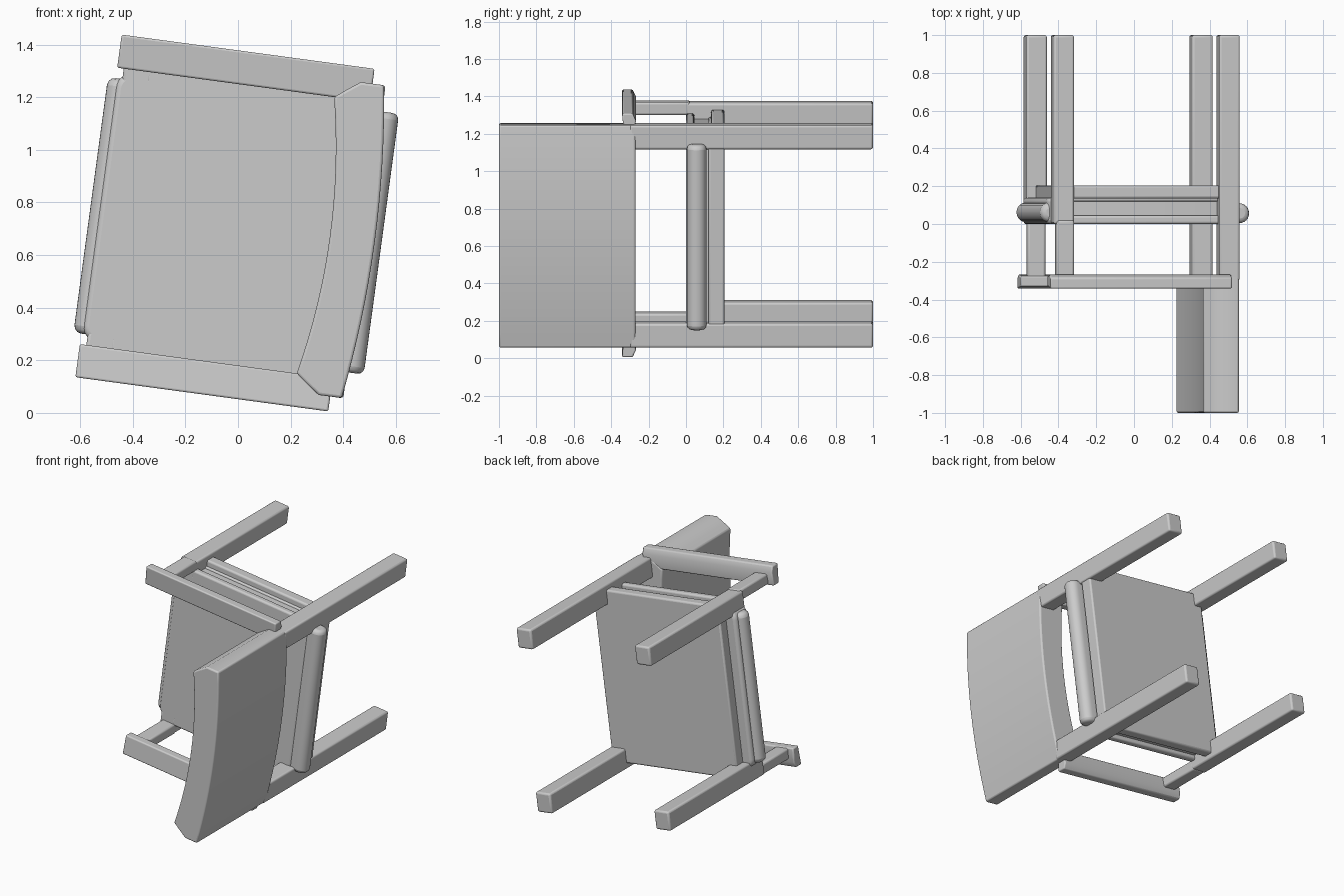
import bpy, bmesh, math
from mathutils import Matrix

if "Cube" in bpy.data.objects:
    bpy.data.objects.remove(bpy.data.objects["Cube"])

grey = bpy.data.materials.new("plain grey")
grey.use_nodes = True
grey.diffuse_color = (0.6, 0.6, 0.6, 1)
grey.node_tree.nodes["Principled BSDF"].inputs["Base Color"].default_value = (0.6, 0.6, 0.6, 1)

# Chair frame: x = seat depth, y = towards the feet, z = seat width
TILT = Matrix.Translation((0, 0, 0.715)) @ Matrix.Rotation(math.radians(7.7), 4, 'Y')


def finish(name, bm, bevel, segments=3):
    bmesh.ops.recalc_face_normals(bm, faces=bm.faces)
    mesh = bpy.data.meshes.new(name)
    bm.to_mesh(mesh)
    bm.free()
    mesh.materials.append(grey)
    ob = bpy.data.objects.new(name, mesh)
    bpy.context.collection.objects.link(ob)
    ob.matrix_world = TILT
    mod = ob.modifiers.new("Bevel", 'BEVEL')
    mod.width, mod.segments = bevel, segments
    mod.limit_method, mod.angle_limit = 'ANGLE', math.radians(40)
    bpy.ops.object.select_all(action='DESELECT')
    bpy.context.view_layer.objects.active = ob
    ob.select_set(True)
    bpy.ops.object.shade_smooth_by_angle(angle=math.radians(40))
    return ob


def prism(name, pts, axis, lo, hi, bevel, segments=3):
    """Extrude a 2D outline along one axis; the outline uses the other two."""
    bm = bmesh.new()

    def ring(d):
        out = []
        for p in pts:
            co = list(p)
            co.insert(axis, d)
            out.append(bm.verts.new(co))
        return out
    a, b = ring(lo), ring(hi)
    bm.faces.new(a)
    bm.faces.new(b)
    for i in range(len(pts)):
        j = (i + 1) % len(pts)
        bm.faces.new((a[i], a[j], b[j], b[i]))
    return finish(name, bm, bevel, segments)


def box(name, x, y, z, bevel):
    z = sorted(z)
    pts = [(x[0], y[0]), (x[1], y[0]), (x[1], y[1]), (x[0], y[1])]
    return prism(name, pts, 2, z[0], z[1], bevel)


def rounded(x0, x1, z, r, n=6):
    """Rounded rectangle outline, symmetric in its second coordinate."""
    pts = []
    corners = [(x1 - r, z - r, 0), (x0 + r, z - r, 1), (x0 + r, r - z, 2), (x1 - r, r - z, 3)]
    for cx, cz, q in corners:
        for i in range(n + 1):
            a = (q + i / n) * math.pi / 2
            pts.append((cx + r * math.cos(a), cz + r * math.sin(a)))
    return pts


# Seat panel and the frame under it
prism("seat_cushion", rounded(-0.53, 0.46, 0.515, 0.06), 1, 0.0, 0.14, 0.02)
box("seat_frame", (-0.46, 0.48), (0.12, 0.205), (-0.525, 0.525), 0.01)

# Rounded rolls along the front and back edges of the seat
prism("front_roll", rounded(-0.565, -0.45, 0.052, 0.05), 2, -0.49, 0.49, 0.03)
bpy.context.object.data.transform(Matrix.Translation((0, 0.062, 0)))
prism("back_roll", rounded(0.40, 0.55, 0.052, 0.05), 2, -0.50, 0.50, 0.025)
bpy.context.object.data.transform(Matrix.Translation((0, 0.057, 0)))

# Legs, posts and arms on both sides
for side, s in (("left", 1), ("right", -1)):
    box("front_leg_" + side, (-0.51, -0.40), (0.0, 1.0), (s * 0.475, s * 0.60), 0.012)
    box("back_leg_" + side, (0.375, 0.485), (-0.30, 1.0), (s * 0.47, s * 0.60), 0.012)
    box("arm_post_" + side, (-0.495, -0.40), (-0.29, 0.02), (s * 0.535, s * 0.605), 0.012)
    # Arm cross-section flares slightly towards its outer edge
    section = [(-0.33, s * 0.53), (-0.275, s * 0.53), (-0.268, s * 0.62),
               (-0.285, s * 0.657), (-0.342, s * 0.657)]
    prism("arm_" + side, section, 0, -0.535, 0.435, 0.008)
    # Rail between front and back leg
    box("side_rail_" + side, (-0.42, 0.40), (0.135, 0.205), (s * 0.48, s * 0.565), 0.012)
    box("side_top_rail_" + side, (-0.42, 0.40), (0.0, 0.045), (s * 0.48, s * 0.545), 0.012)

# Curved backrest, bowed away from the seat
steps = 16
inner, outer = [], []
for i in range(steps + 1):
    t = 2 * i / steps - 1
    inner.append((0.352 - 0.055 * t * t, 0.53 * t))
    outer.append((0.524 - 0.045 * t * t, 0.60 * t))
outline = inner + [(0.335, 0.56), (0.39, 0.60)] + outer[::-1] + [(0.39, -0.60), (0.335, -0.56)]
prism("backrest", outline, 1, -1.0, -0.27, 0.01)
